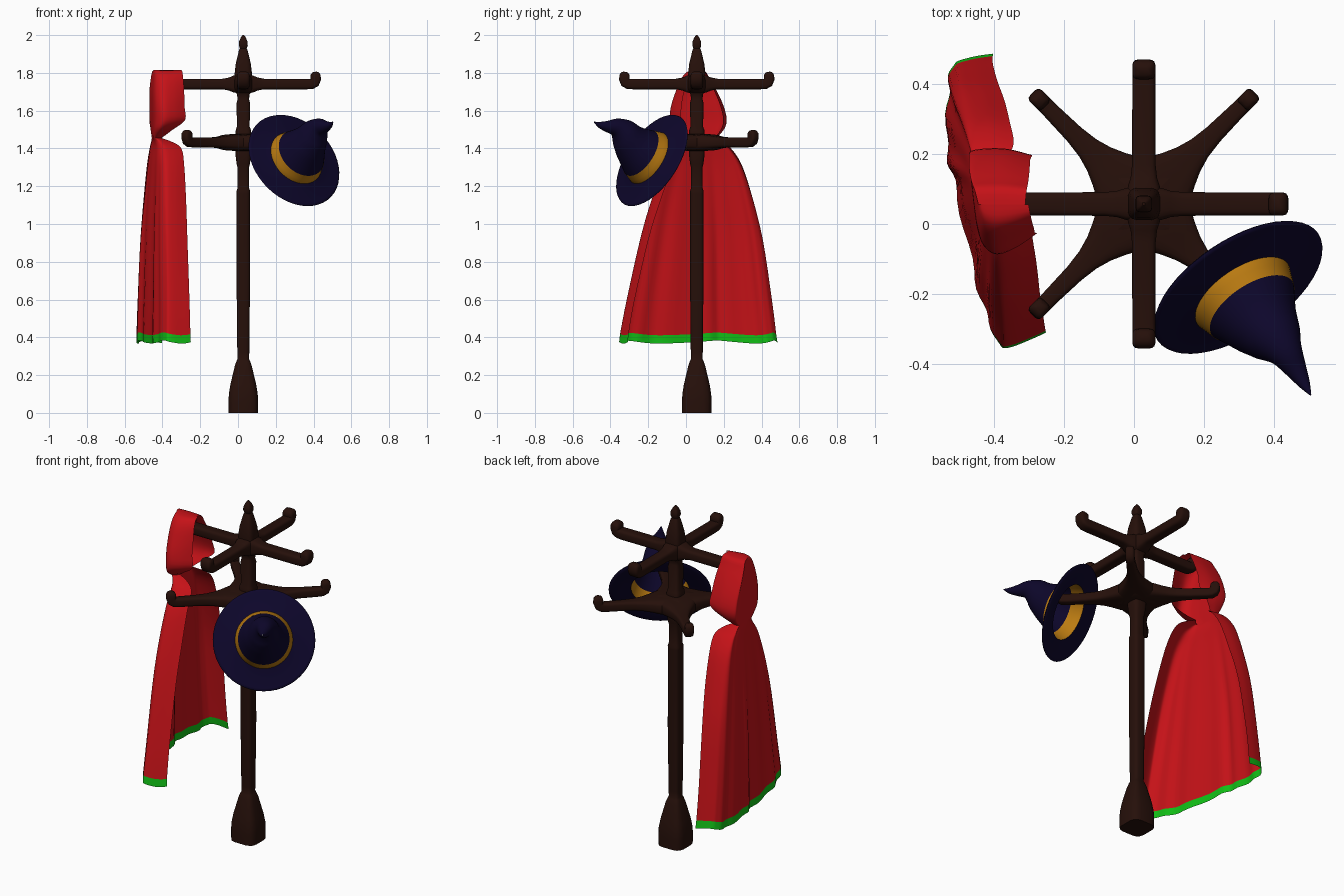
import bpy, math
from mathutils import Vector

if "Cube" in bpy.data.objects:
    bpy.data.objects.remove(bpy.data.objects["Cube"])

CX, CY = 0.028, 0.057          # post axis


def material(name, rgb):
    m = bpy.data.materials.new(name)
    m.diffuse_color = (*rgb, 1)
    m.use_nodes = True
    m.node_tree.nodes["Principled BSDF"].inputs["Base Color"].default_value = m.diffuse_color
    return m


WOOD = material("dark_wood", (0.019, 0.005, 0.003))
RED = material("red_cloth", (0.56, 0.006, 0.009))
GREEN = material("green_trim", (0.006, 0.52, 0.008))
NAVY = material("navy_felt", (0.004, 0.002, 0.024))
GOLD = material("gold_band", (0.5, 0.2, 0.006))


def loft(name, rings, mat, closed=True, caps=False, angle=40):
    """Skin a list of equal-length point rings."""
    n = len(rings[0])
    verts = [tuple(p) for ring in rings for p in ring]
    faces = []
    for i in range(len(rings) - 1):
        for j in range(n if closed else n - 1):
            k = (j + 1) % n
            faces.append((i * n + j, i * n + k, (i + 1) * n + k, (i + 1) * n + j))
    if caps:
        faces.append(tuple(reversed(range(n))))
        faces.append(tuple(range((len(rings) - 1) * n, len(rings) * n)))
    me = bpy.data.meshes.new(name)
    me.from_pydata(verts, [], faces)
    me.validate()
    me.materials.append(mat)
    ob = bpy.data.objects.new(name, me)
    bpy.context.collection.objects.link(ob)
    bpy.ops.object.select_all(action='DESELECT')
    ob.select_set(True)
    bpy.context.view_layer.objects.active = ob
    bpy.ops.object.shade_smooth_by_angle(angle=math.radians(angle))
    return ob


def smooth_rows(rows, steps):
    """Catmull-Rom interpolation through a list of tuples."""
    out = []
    for i in range(len(rows) - 1):
        p0, p1, p2, p3 = (rows[max(0, min(len(rows) - 1, i + o))] for o in (-1, 0, 1, 2))
        for s in range(steps):
            t = s / steps
            out.append(tuple(
                0.5 * (2 * b + (c - a) * t + (2 * a - 5 * b + 4 * c - d) * t * t
                       + (3 * b - a - 3 * c + d) * t ** 3)
                for a, b, c, d in zip(p0, p1, p2, p3)))
    out.append(tuple(rows[-1]))
    return out


def rounded_square(n=16, power=0.5):
    pts = []
    for i in range(n):
        a = 2 * math.pi * (i + 0.5) / n
        c, s = math.cos(a), math.sin(a)
        pts.append((math.copysign(abs(c) ** power, c), math.copysign(abs(s) ** power, s)))
    return pts


SQ = rounded_square()

# Post with flared foot, collars and pointed finial: (z, half width)
POST = [(0, .078), (.06, .079), (.1, .077), (.15, .069), (.2, .057), (.25, .045), (.275, .036),
        (.285, .031), (.32, .032), (.7, .036), (1.16, .035), (1.175, .036), (1.19, .031),
        (1.30, .031), (1.32, .036), (1.37, .042), (1.47, .042), (1.50, .040), (1.515, .034),
        (1.64, .036), (1.66, .031), (1.685, .033), (1.705, .045), (1.80, .046), (1.85, .040),
        (1.92, .023), (1.93, .018), (1.945, .024), (1.965, .023), (1.988, .013), (2.0, .004)]
loft("post", [[(CX + a * w, CY + b * w, z) for a, b in SQ] for z, w in POST], WOOD, caps=True)


# Arms with upturned hooks: root rows are (r, half width, half height)
def arm(name, angle, z0, reach, w, h, root):
    c = reach - h                                     # centre line of the hook
    rows = [(r, 0, 0, rw, rh) for r, rw, rh in root]
    rows += [(c - .045, 0, 0, w, h), (c - .022, .001, 18, w, h), (c - .006, .009, 48, w, h),
             (c, .025, 85, w, h), (c - .002, .043, 103, w, h), (c - .005, .056, 103, w * .88, h * .8),
             (c - .007, .064, 103, w * .5, h * .4)]
    ca, sa = math.cos(angle), math.sin(angle)
    rings = []
    for r, z, tilt, rw, rh in rows:
        t = math.radians(tilt)
        ring = []
        for a, b in SQ:
            rr = r - math.sin(t) * rh * b
            ring.append((CX + ca * rr - sa * rw * a, CY + sa * rr + ca * rw * a,
                         z0 + z + math.cos(t) * rh * b))
        rings.append(ring)
    loft(name, rings, WOOD, caps=True)


UPPER = [(0, .05, .05), (.05, .046, .046), (.075, .038, .035), (.11, .034, .028)]
LOWER = [(0, .13, .046), (.092, .092, .042), (.14, .066, .035), (.18, .048, .030),
         (.225, .035, .027), (.28, .028, .026)]
for i in range(4):
    arm(f"upper_arm_{i + 1}", i * math.pi / 2, 1.741, .412, .033, .028, UPPER)
    arm(f"lower_arm_{i + 1}", (i + .5) * math.pi / 2, 1.432, .448, .024, .026, LOWER)

# Pointed hat hanging on the front right lower arm
AXIS = Vector((.487, -.73, .48)).normalized()
HAT = Vector((.295, -.178, 1.335))


def hat_part(name, rows, mat, bend=False):
    """rows: (x, y, z, radius); bent parts turn their rings along the path."""
    rings = []
    for i, row in enumerate(rows):
        d = AXIS
        if bend and i > 0:
            path = Vector(rows[min(i + 1, len(rows) - 1)][:3]) - Vector(rows[i - 1][:3])
            d = AXIS.lerp(path.normalized(), .7 * min(1, i / 6))
        q = d.to_track_quat('Z', 'Y')
        rings.append([Vector(row[:3]) + q @ Vector((row[3] * math.cos(a), row[3] * math.sin(a), 0))
                      for a in (2 * math.pi * k / 48 for k in range(48))])
    loft(name, rings, mat, angle=60)


def on_axis(s, r):
    return (*(HAT + AXIS * s), r)


hat_part("hat_brim", [on_axis(s, r) for s, r in
                      [(.012, .155), (.004, .2), (-.004, .25), (-.003, .27), (.002, .275),
                       (.008, .272), (.01, .26), (.016, .2), (.03, .155)]], NAVY)
hat_part("hat_band", [on_axis(.012, .155), on_axis(.03, .155), on_axis(.055, .147),
                      on_axis(.085, .138)], GOLD)
hat_part("hat_crown", smooth_rows(
    [on_axis(.082, .138), (.36, -.275, 1.412, .113), (.385, -.305, 1.448, .092),
     (.408, -.332, 1.486, .074), (.434, -.368, 1.512, .049), (.462, -.415, 1.517, .031),
     (.485, -.455, 1.525, .017), (.503, -.487, 1.54, .002)], 4), NAVY, bend=True)

# Hooded cape: open C-shaped sections as (u: back to front, v: right to left)
CAPE_SEC = [(1, .05), (.77, .015), (.54, 0), (.4, .1), (.27, .26), (.07, .54), (0, .67),
            (.0, .85), (.03, .95), (.2, .985), (.46, 1)]
HOOD_SEC = [(1, .2), (.7, .07), (.4, .0), (.2, .08), (.1, .25), (.05, .5), (.02, .7),
            (.0, .88), (.02, .98), (.5, 1), (.93, .94)]
# rows: (z, y right, y left, x back, x front, blend from cape to hood section)
CAPE = [(.375, -.35, .485, -.53, -.25, 0), (.418, -.345, .478, -.53, -.252, 0),
        (.6, -.31, .455, -.525, -.257, 0), (.92, -.24, .41, -.513, -.268, .1),
        (1.13, -.18, .36, -.497, -.275, .25), (1.31, -.11, .30, -.48, -.285, .4),
        (1.40, -.045, .24, -.466, -.3, .6), (1.435, -.01, .19, -.458, -.35, .8),
        (1.455, .005, .16, -.455, -.405, 1)]
HOOD = [(1.455, .005, .16, -.455, -.405, 1), (1.50, -.06, .20, -.46, -.345, 1),
        (1.55, -.085, .215, -.465, -.28, 1), (1.62, -.08, .2, -.465, -.283, 1),
        (1.70, -.055, .165, -.465, -.285, 1), (1.77, -.025, .125, -.458, -.29, 1),
        (1.808, .01, .1, -.45, -.295, 1), (1.815, .055, .055, -.44, -.3, 1)]
SEC_A, SEC_B = smooth_rows(CAPE_SEC, 6), smooth_rows(HOOD_SEC, 6)


def cloth(name, rows, mat):
    rings = []
    for z, y0, y1, xb, xf, k in rows:
        fold = .006 * max(0, min(1, (1.4 - z) / .6))
        ring = []
        for j, (a, b) in enumerate(zip(SEC_A, SEC_B)):
            u, v = a[0] + (b[0] - a[0]) * k, a[1] + (b[1] - a[1]) * k
            mid = math.sin(math.pi * j / (len(SEC_A) - 1))
            ripple = fold * mid * (math.sin(j * 1.05 + z) + .5 * math.sin(j * .43 + 3 * z))
            sag = -.008 * math.sin(j * .33) * max(0, 1 - (z - .375) / .4)
            ring.append((xb + (xf - xb) * u + ripple, y0 + (y1 - y0) * v, z + sag))
        rings.append(ring)
    loft(name, rings, mat, closed=False, angle=50)


cloth("cape_hem", CAPE[:2], GREEN)
cloth("cape_body", smooth_rows(CAPE[1:], 4), RED)
cloth("cape_hood", smooth_rows(HOOD, 3), RED)
